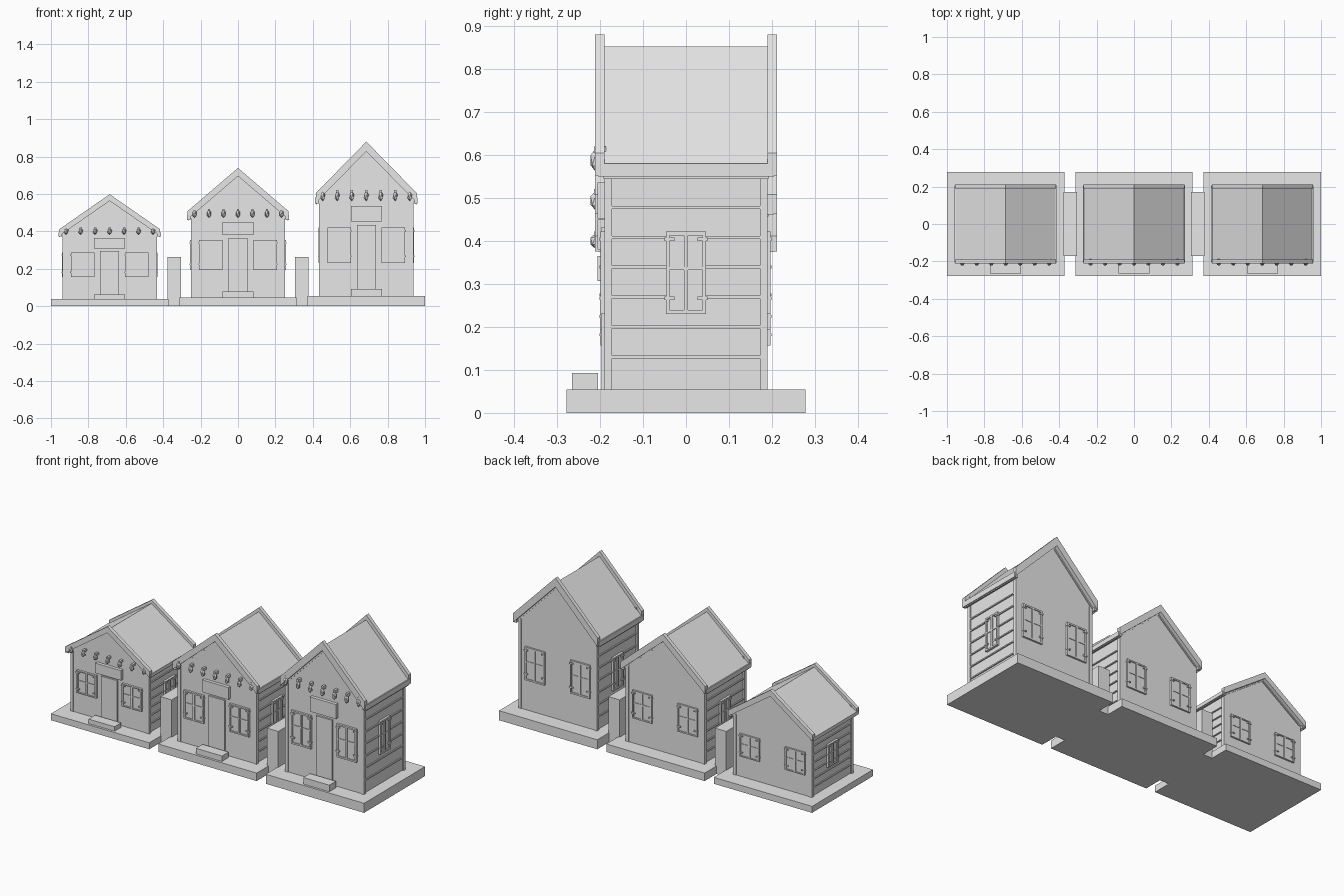
import bpy, bmesh
from mathutils import Matrix, Vector

if "Cube" in bpy.data.objects:
    bpy.data.objects.remove(bpy.data.objects["Cube"])

grey = bpy.data.materials.new("plain_grey")
grey.use_nodes = True
grey.diffuse_color = (0.8, 0.8, 0.8, 1)
grey.node_tree.nodes["Principled BSDF"].inputs["Base Color"].default_value = (0.8, 0.8, 0.8, 1)


def finish(name, bm):
    bmesh.ops.recalc_face_normals(bm, faces=bm.faces)
    mesh = bpy.data.meshes.new(name)
    bm.to_mesh(mesh)
    bm.free()
    mesh.materials.append(grey)
    obj = bpy.data.objects.new(name, mesh)
    bpy.context.collection.objects.link(obj)
    return obj


def add_box(bm, x, y, z):
    size = Vector((x[1] - x[0], y[1] - y[0], z[1] - z[0]))
    mid = Vector((sum(x) / 2, sum(y) / 2, sum(z) / 2))
    bmesh.ops.create_cube(bm, size=1, matrix=Matrix.Translation(mid) @ Matrix.Diagonal(size).to_4x4())


def boxes(name, *parts):
    bm = bmesh.new()
    for part in parts:
        add_box(bm, *part)
    return finish(name, bm)


def prism(name, profile, *spans):
    """Extrude an x-z outline along y, once for each span."""
    bm = bmesh.new()
    for y0, y1 in spans:
        face = bm.faces.new([bm.verts.new((x, y0, z)) for x, z in profile])
        ext = bmesh.ops.extrude_face_region(bm, geom=[face], use_keep_orig=True)
        verts = [v for v in ext["geom"] if isinstance(v, bmesh.types.BMVert)]
        bmesh.ops.translate(bm, verts=verts, vec=(0, y1 - y0, 0))
    return finish(name, bm)


def chevron(top, drop, half, slope=1.02):
    end = top - slope * half
    return [(-half, end), (0, top), (half, end), (half, end - drop), (0, top - drop), (-half, end - drop)]


def window(name, width, depth, rot, place):
    """Framed window with a pane, glazing bars and side hinges, facing -y before turning."""
    bm = bmesh.new()
    w, b, t, low, high = width / 2, 0.009, depth, 0.23, 0.422
    add_box(bm, (-w, w), (-t * 0.5, 0.004), (low, high))
    for s in (-1, 1):
        add_box(bm, sorted((s * w, s * (w - b))), (-t, 0), (low, high))
        for z in (0.267, 0.404):
            add_box(bm, sorted((s * (w + 0.003), s * (w - 0.02))), (-t - 0.002, 0), (z - 0.004, z + 0.004))
    for z in (low, high - b):
        add_box(bm, (-w + b, w - b), (-t, 0), (z, z + b))
    add_box(bm, (-0.005, 0.005), (-t, 0), (low + b, high - b))
    add_box(bm, (-w + b, w - b), (-t * 0.8, 0), (0.332, 0.34))
    obj = finish(name, bm)
    obj.data.transform(Matrix.Translation(place) @ Matrix.Rotation(rot, 4, "Z"))
    return obj


def house(tag, cx, scale):
    parts = []

    def keep(obj):
        parts.append(obj)

    # Ground slab, step and body
    keep(boxes("base_slab", ((-0.314, 0.314), (-0.278, 0.278), (0, 0.055))))
    keep(boxes("front_step", ((-0.083, 0.083), (-0.265, -0.205), (0.055, 0.093))))
    keep(prism("walls", [(-0.243, 0.05), (0.243, 0.05), (0.243, 0.58), (0, 0.825), (-0.243, 0.58)],
               (-0.187, 0.187)))
    # Corner posts and horizontal siding strips
    posts, strips = [], []
    for s in (-1, 1):
        x = sorted((s * 0.234, s * 0.252))
        for y in (-0.19, 0.172):
            posts.append((x, (y, y + 0.018), (0.05, 0.57)))
        for i in range(6):
            z = 0.127 + i * 0.0695
            strips.append((sorted((s * 0.24, s * 0.25)), (-0.172, 0.172), (z, z + 0.007)))
    keep(boxes("corner_posts", *posts))
    keep(boxes("siding_strips", *strips))
    # Roof, gable boards and eave boards
    keep(prism("roof", chevron(0.852, 0.035, 0.268), (-0.192, 0.192)))
    keep(prism("gable_boards", chevron(0.88, 0.052, 0.27), (-0.212, -0.19), (0.19, 0.212)))
    keep(boxes("eave_boards", *[(sorted((s * 0.254, s * 0.273)), (-0.205, 0.205), (0.55, 0.58))
                                for s in (-1, 1)]))
    # Door and blank board above it
    keep(boxes("front_door", ((-0.051, 0.051), (-0.197, -0.18), (0.055, 0.433))))
    keep(boxes("door_board", ((-0.083, 0.083), (-0.206, -0.18), (0.452, 0.536))))
    # Windows on every side
    for s, side in ((-1, "right"), (1, "left")):
        keep(window("front_window_" + side, 0.126, 0.012, 0, (s * 0.145, -0.187, 0)))
        keep(window("back_window_" + side, 0.126, 0.01, 3.14159, (s * 0.145, 0.187, 0)))
        keep(window("side_window_" + side, 0.094, 0.013, s * 1.570796, (s * 0.243, 0, 0)))
    # Row of hanging bulbs across the front
    bm = bmesh.new()
    for i in range(7):
        x = (i - 3) * 0.0775
        bmesh.ops.create_icosphere(bm, subdivisions=1, radius=1, matrix=Matrix.Translation(
            (x, -0.211, 0.588)) @ Matrix.Diagonal((0.013, 0.013, 0.026, 1)))
        add_box(bm, (x - 0.006, x + 0.006), (-0.214, -0.186), (0.602, 0.62))
    keep(finish("string_bulbs", bm))

    for obj in parts:
        obj.name = tag + "_" + obj.name
        obj.data.transform(Matrix.Translation((cx, 0, 0)) @ Matrix.Diagonal((1, 1, scale, 1)))


for tag, cx, scale in (("short_house", -0.686, 0.68), ("middle_house", 0, 0.84), ("tall_house", 0.686, 1)):
    house(tag, cx, scale)

# Blocks that join neighbouring houses
for s, side in ((-1, "right"), (1, "left")):
    boxes("link_block_" + side, (sorted((s * 0.305, s * 0.376)), (-0.17, 0.17), (0, 0.262)))
